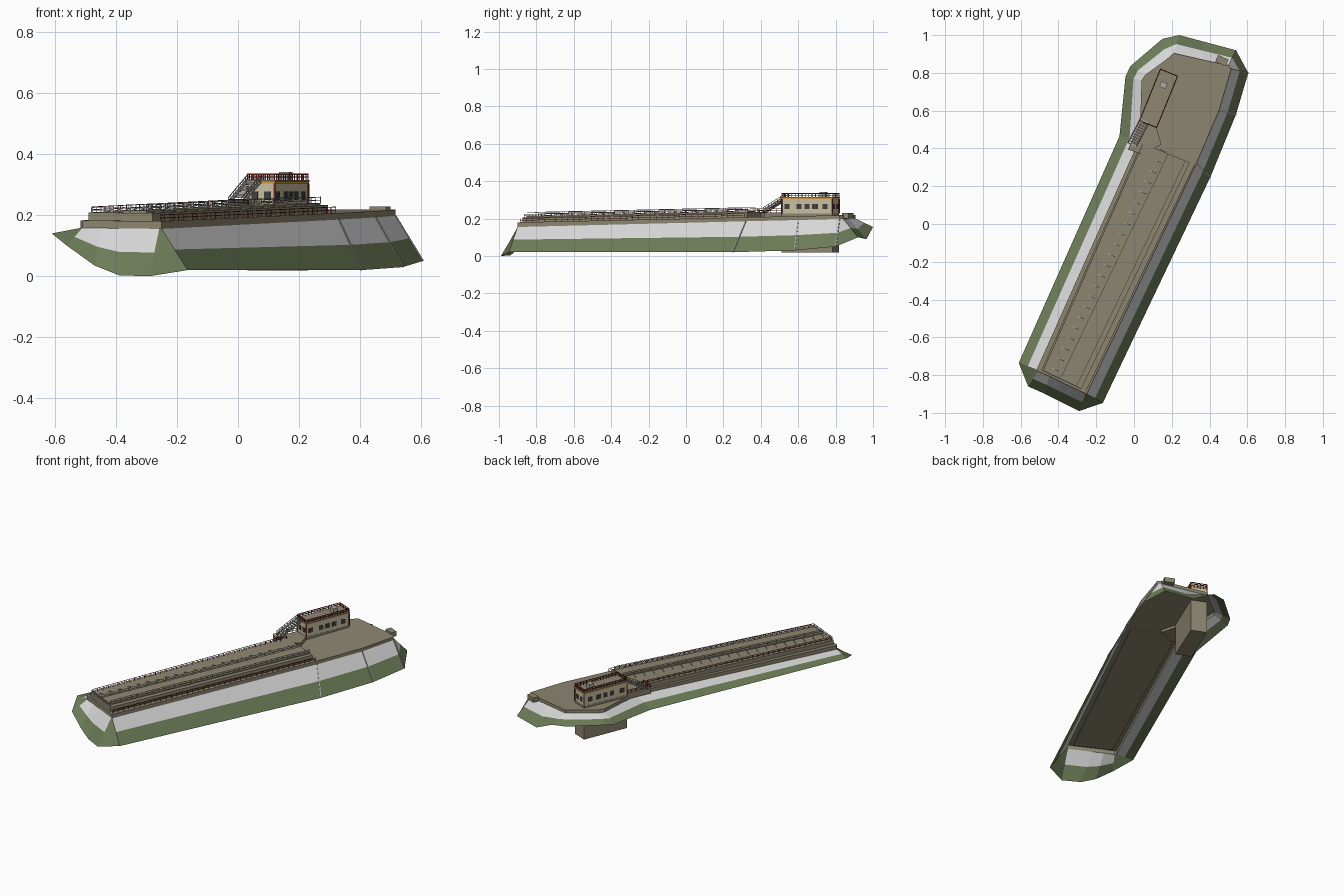
import bpy, bmesh
from mathutils import Vector

cube = bpy.data.objects.get("Cube")
if cube:
    bpy.data.objects.remove(cube, do_unlink=True)


def material(name, r, g, b):
    m = bpy.data.materials.new(name)
    m.use_nodes = True
    m.diffuse_color = (r, g, b, 1)
    m.node_tree.nodes["Principled BSDF"].inputs["Base Color"].default_value = (r, g, b, 1)
    return m


GREEN = material("moss green", .15, .2, .095)
WHITE = material("pale slope", .68, .68, .68)
TAN = material("tan concrete", .27, .24, .165)
CREAM = material("cream wall", .6, .53, .36)
RED = material("rail red", .22, .03, .02)
ORANGE = material("orange trim", .65, .3, .05)
GLASS = material("dark glass", .05, .05, .05)
STEEL = material("steel grey", .4, .4, .38)


def finish(name, bm, *mats):
    mesh = bpy.data.meshes.new(name)
    bm.to_mesh(mesh)
    bm.free()
    for m in mats:
        mesh.materials.append(m)
    ob = bpy.data.objects.new(name, mesh)
    bpy.context.scene.collection.objects.link(ob)
    return ob


def prism(name, outline, low, high, mat):
    """Extrude a plan outline between two heights, each a number or a function of y."""
    def height(h, y):
        return h(y) if callable(h) else h
    bm = bmesh.new()
    a = [bm.verts.new((x, y, height(low, y))) for x, y in outline]
    b = [bm.verts.new((x, y, height(high, y))) for x, y in outline]
    bm.faces.new(a)
    bm.faces.new(b)
    for i in range(len(a)):
        j = (i + 1) % len(a)
        bm.faces.new((a[i], a[j], b[j], b[i]))
    bmesh.ops.recalc_face_normals(bm, faces=bm.faces)
    return finish(name, bm, mat)


def bar(bm, p, q, r):
    """Add a thin square bar from p to q."""
    p, q = Vector(p), Vector(q)
    d = (q - p).normalized()
    s = d.cross(Vector((0, 0, 1)))
    s = s.normalized() if s.length > .01 else Vector((1, 0, 0))
    t = d.cross(s)
    corners = (s + t, t - s, -s - t, s - t)
    a = [bm.verts.new(p + c * r) for c in corners]
    b = [bm.verts.new(q + c * r) for c in corners]
    bm.faces.new(a[::-1])
    bm.faces.new(b)
    for i in range(4):
        j = (i + 1) % 4
        bm.faces.new((a[i], a[j], b[j], b[i]))


def railing(name, path, mat, tall=.02, gap=.035, r=.0012):
    bm = bmesh.new()
    up = Vector((0, 0, tall))
    for p, q in zip(path, path[1:]):
        p, q = Vector(p), Vector(q)
        for k in (.5, 1):
            bar(bm, p + up * k, q + up * k, r)
        n = max(1, round((q - p).length / gap))
        for i in range(n + 1):
            base = p.lerp(q, i / n)
            bar(bm, base, base + up, r)
    return finish(name, bm, mat)


# Gently rising levels along the length
def wall_foot(y): return .155 + .025 * (y + .9)
def ledge(y): return .18 + .022 * (y + .9)
def under(y): return ledge(y) - .005
def deck(y): return .206 + .022 * (y + .9)
def upper(y): return deck(y) + .006


# Embankment: foot point, then plan position of the wall above it
columns = [
    ((-.165, -.947, .02), (-.25, -.9)), ((.405, .25, .02), (.33, .32)),
    ((.54, .58, .03), (.45, .6)), ((.605, .8, .05), (.515, .82)),
    ((.54, .92, .1), (.5, .84)), ((.37, .965, .09), (.36, .87)),
    ((.24, 1, .155), (.21, .905)), ((.15, .98, .16), (.17, .87)),
    ((-.02, .835, .16), (.06, .79)), ((-.045, .78, .15), (.04, .76)),
    ((-.077, .465, .13), (.03, .45)), ((-.61, -.735, .14), (-.515, -.77)),
    ((-.56, -.86, .1), (-.51, -.78)), ((-.47, -.9, .035), (-.45, -.805)),
    ((-.39, -.94, .003), (-.39, -.835)), ((-.29, -.99, 0), (-.258, -.897)),
]
bm = bmesh.new()
rings = []
for foot, (x, y) in columns:
    foot, wall = Vector(foot), Vector((x, y, wall_foot(y)))
    rings.append([bm.verts.new(p) for p in
                  (foot, foot.lerp(wall, .5), wall, (x, y, ledge(y)))])
count = len(rings)
corners = (count - 1, count - 5)      # the two front corners stay green
for i, ring in enumerate(rings):
    nxt = rings[(i + 1) % count]
    for level in range(3):
        f = bm.faces.new((ring[level], nxt[level], nxt[level + 1], ring[level + 1]))
        f.material_index = 0 if level == 1 and i in corners else level
cap = bm.faces.new([ring[3] for ring in rings])
cap.material_index = 2
finish("embankment_and_ledge", bm, GREEN, WHITE, TAN)

# Raised deck with a slightly higher strip
prism("raised_deck", [(-.49, -.775), (-.28, -.875), (.295, .325), (.04, .43)], under, deck, TAN)
prism("upper_strip", [(-.39, -.81), (-.3, -.852), (.27, .33), (.18, .37)], deck, upper, TAN)
prism("back_parapet", [(.43, .86), (.485, .835), (.5, .87), (.445, .895)], .2, .229, TAN)


def line(x0, y0, x1, y1, level):
    return [(x0, y0, level(y0)), (x1, y1, level(y1))]


railing("outer_ledge_rail", line(-.255, -.885, .32, .315, ledge), RED)
railing("inner_deck_rail", line(-.478, -.77, .045, .42, deck), RED, .018)
railing("front_rail", line(-.48, -.775, -.29, -.865, deck), STEEL, .016)
railing("strip_rail_outer", line(-.3, -.85, .27, .33, upper), STEEL)
railing("strip_rail_inner", line(-.385, -.81, .18, .37, upper), STEEL, .018, .06)

# Sloping braces beside the inner rail
bm = bmesh.new()
start, end = [Vector(p) for p in line(-.4, -.78, .17, .38, deck)]
for i in range(22):
    p = start.lerp(end, i / 21)
    bar(bm, p + Vector((0, 0, .016)), p + Vector((-.035, .016, 0)), .0015)
finish("deck_braces", bm, STEEL)

# Ladders down the outer slope
bm = bmesh.new()
for foot, (x, y) in columns[1:4]:
    bar(bm, foot, (x, y, wall_foot(y)), .003)
finish("slope_ladders", bm, STEEL)

# Cabin frame: a runs towards the back, b towards the outer side
CENTRE, ALONG, ACROSS = Vector((.13, .665)), Vector((.377, .926)), Vector((.926, -.377))
HALF_L, HALF_W = .146, .048


def place(a, b):
    return CENTRE + ALONG * a + ACROSS * b


def rect(a0, a1, b0, b1):
    return [place(a0, b0), place(a1, b0), place(a1, b1), place(a0, b1)]


def cabin_block(name, grow, low, high, mat):
    a, b = HALF_L + grow, HALF_W + grow
    return prism(name, rect(-a, a, -b, b), low, high, mat)


cabin_block("cabin_foundation", 0, .018, .228, TAN)
cabin_block("cabin_walls", -.001, .228, .304, CREAM)
cabin_block("cabin_trim", .002, .304, .309, ORANGE)
cabin_block("cabin_roof", .004, .309, .315, TAN)
roof_path = [(*p, .315) for p in rect(-HALF_L, HALF_L, -HALF_W, HALF_W)]
railing("roof_rail", roof_path + roof_path[:1], RED, .019, .02, .0018)
prism("roof_vent", rect(.06, .09, -.02, .015), .315, .342, STEEL)

# Windows, door and corner strips
for side in (-1, 1):
    edge = side * HALF_W
    for a in (-.115, -.045, 0, .045, .105):
        prism("side_window", rect(a - .014, a + .014, edge - .002, edge + .002), .25, .277, GLASS)
    edge = side * HALF_L
    for b in (-.022, .022):
        prism("end_window", rect(edge - .002, edge + .002, b - .011, b + .011), .25, .277, GLASS)
    for b in (-HALF_W, HALF_W):
        prism("corner_strip", rect(edge - .003, edge + .003, b - .003, b + .003),
              .228, .304, RED)

# Landing in front of the cabin
landing = [(-.03, .395), (.04, .37), (.145, .42), (.12, .51), (.035, .54)]
prism("landing", landing, .195, .232, TAN)
railing("landing_rail", [(x, y, .232) for x, y in landing[-1:] + landing[:2]], RED)

# Stair from the landing to the roof
bottom, top = Vector((-.01, .42, .235)), Vector((.055, .545, .313))
side = Vector((.022, -.011, 0))
bm = bmesh.new()
for i in range(11):
    p = bottom.lerp(top, i / 10)
    bar(bm, p - side, p + side, .003)
for s in (-side, side):
    bar(bm, bottom + s, top + s, .003)
finish("stair", bm, STEEL)
for s in (-side, side):
    railing("stair_rail", [bottom + s, top + s], STEEL, .022, .02)
